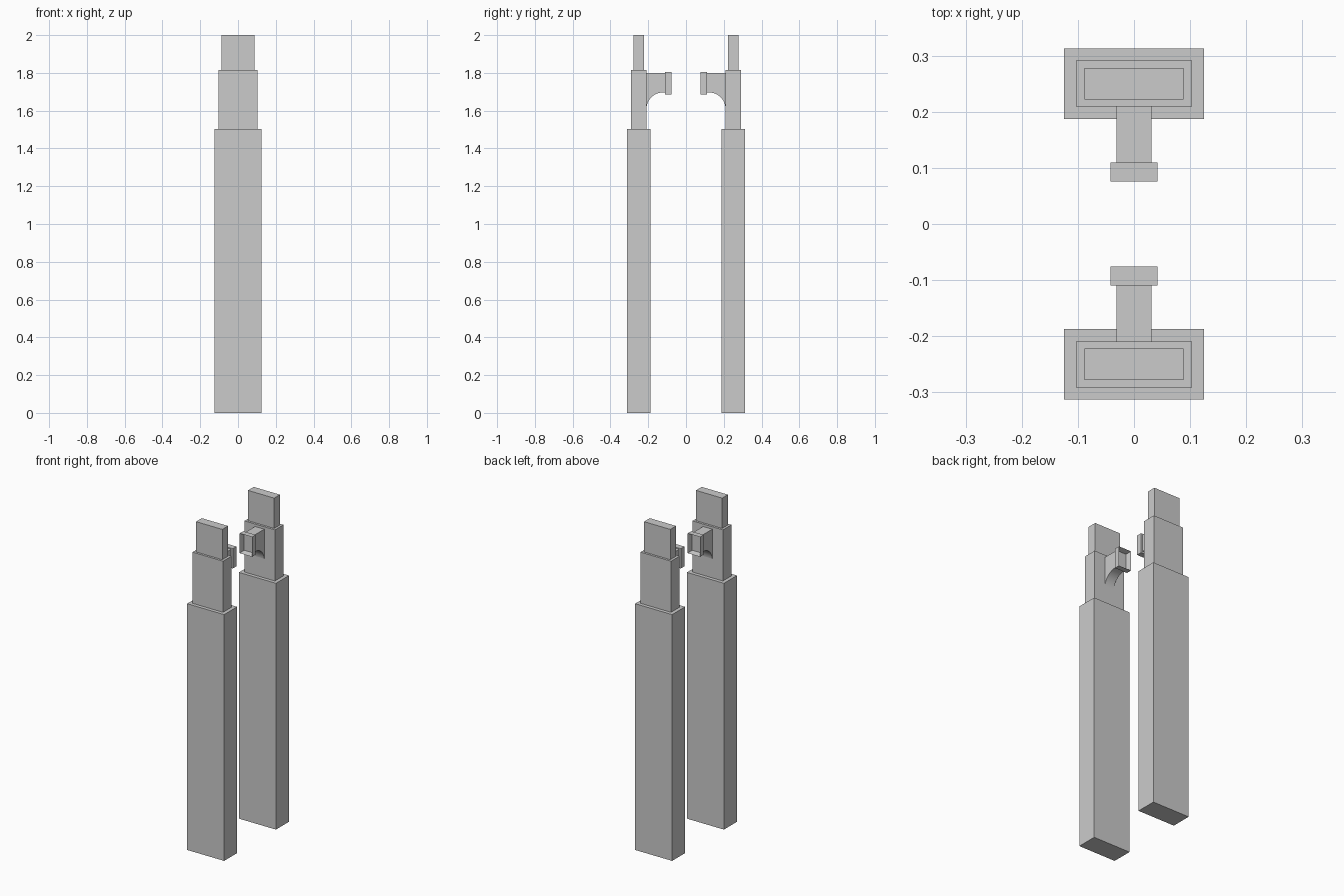
import bpy, bmesh, math

if "Cube" in bpy.data.objects:
    bpy.data.objects.remove(bpy.data.objects["Cube"])


def finish(bm, name, side):
    # mirror to the chosen side and make the object
    for v in bm.verts:
        v.co.y *= side
    bmesh.ops.recalc_face_normals(bm, faces=bm.faces[:])
    me = bpy.data.meshes.new(name)
    bm.to_mesh(me)
    bm.free()
    ob = bpy.data.objects.new(name, me)
    bpy.context.collection.objects.link(ob)
    return ob


def box_bm(x, y0, y1, z0, z1):
    bm = bmesh.new()
    bmesh.ops.create_cube(bm, size=1)
    for v in bm.verts:
        v.co = (v.co.x * 2 * x, (y0 + y1) / 2 + v.co.y * (y1 - y0),
                (z0 + z1) / 2 + v.co.z * (z1 - z0))
    return bm


def arm(side, name):
    # side profile with a concave quarter-round underneath, extruded across x
    r, cy, cz = 0.09, 0.12, 1.607
    prof = [(0.21, 1.80), (0.109, 1.80), (0.109, cz + r)]
    for i in range(13):
        a = math.pi / 2 * (1 - i / 12)
        prof.append((cy + r * math.cos(a), cz + r * math.sin(a)))
    bm = bmesh.new()
    face = bm.faces.new([bm.verts.new((-0.031, y, z)) for y, z in prof])
    ext = bmesh.ops.extrude_face_region(bm, geom=[face])
    for v in ext["geom"]:
        if isinstance(v, bmesh.types.BMVert):
            v.co.x = 0.031
    ob = finish(bm, name, side)
    for p in ob.data.polygons:
        p.use_smooth = True
    bpy.context.view_layer.objects.active = ob
    ob.select_set(True)
    bpy.ops.object.shade_smooth_by_angle()
    ob.select_set(False)


def collar(side, name):
    # rectangular socket, open towards the middle
    bm = box_bm(0.042, 0.076, 0.11, 1.685, 1.806)
    bm.normal_update()
    mouth = [f for f in bm.faces if f.normal.y < -0.9]
    bmesh.ops.inset_region(bm, faces=mouth, thickness=0.011)
    for v in mouth[0].verts:
        v.co.y = 0.108
    finish(bm, name, side)


# half width, half depth, bottom, top of each post section
sections = [("lower_post", 0.125, 0.0625, 0.0, 1.503),
            ("middle_post", 0.103, 0.041, 1.503, 1.815),
            ("upper_post", 0.0885, 0.0277, 1.815, 2.0)]

for side, tag in ((-1, "front"), (1, "back")):
    for part, x, y, z0, z1 in sections:
        finish(box_bm(x, 0.25 - y, 0.25 + y, z0, z1), f"{tag}_{part}", side)
    arm(side, f"{tag}_bracket_arm")
    collar(side, f"{tag}_bracket_socket")
